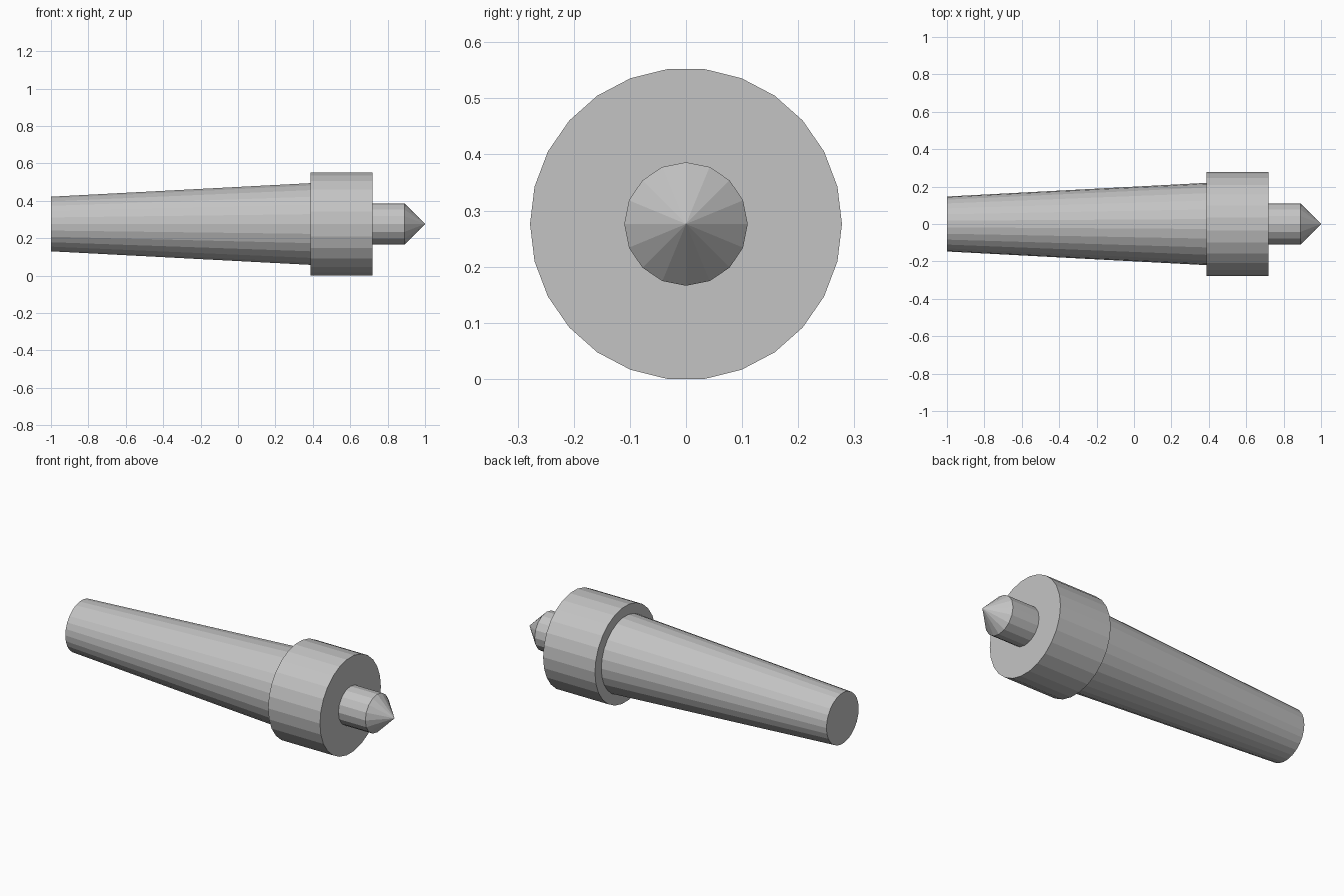
import bpy
import bmesh
import math

cube = bpy.data.objects.get("Cube")
if cube:
    bpy.data.objects.remove(cube, do_unlink=True)

AXIS_Z = 0.276

steel = bpy.data.materials.new("light grey steel")
steel.use_nodes = True
colour = (0.55, 0.55, 0.55, 1)
steel.diffuse_color = colour
steel.node_tree.nodes["Principled BSDF"].inputs["Base Color"].default_value = colour


def turned_part(name, profile, sides):
    """Turn (x, radius) points round the long axis; zero radius makes a tip."""
    bm = bmesh.new()
    rings = []
    for x, radius in profile:
        count = sides if radius else 1
        ring = []
        for i in range(count):
            a = math.tau * i / sides
            ring.append(bm.verts.new((x, radius * math.cos(a), AXIS_Z + radius * math.sin(a))))
        rings.append(ring)
    for low, high in zip(rings, rings[1:]):
        for i in range(sides):
            j = (i + 1) % sides
            if len(high) == 1:
                bm.faces.new((low[i], low[j], high[0]))
            else:
                bm.faces.new((low[i], low[j], high[j], high[i]))
    for ring in (rings[0], rings[-1]):
        if len(ring) > 1:
            bm.faces.new(ring)
    bmesh.ops.recalc_face_normals(bm, faces=bm.faces)
    mesh = bpy.data.meshes.new(name)
    bm.to_mesh(mesh)
    bm.free()
    mesh.materials.append(steel)
    obj = bpy.data.objects.new(name, mesh)
    bpy.context.collection.objects.link(obj)
    return obj


# Long tapered shank, wide collar and pointed nose
turned_part("tapered_shank", [(-1, 0.147), (0.387, 0.22)], 26)
turned_part("collar", [(0.387, 0.278), (0.718, 0.278)], 26)
turned_part("pointed_nose", [(0.718, 0.11), (0.89, 0.11), (1, 0)], 16)
